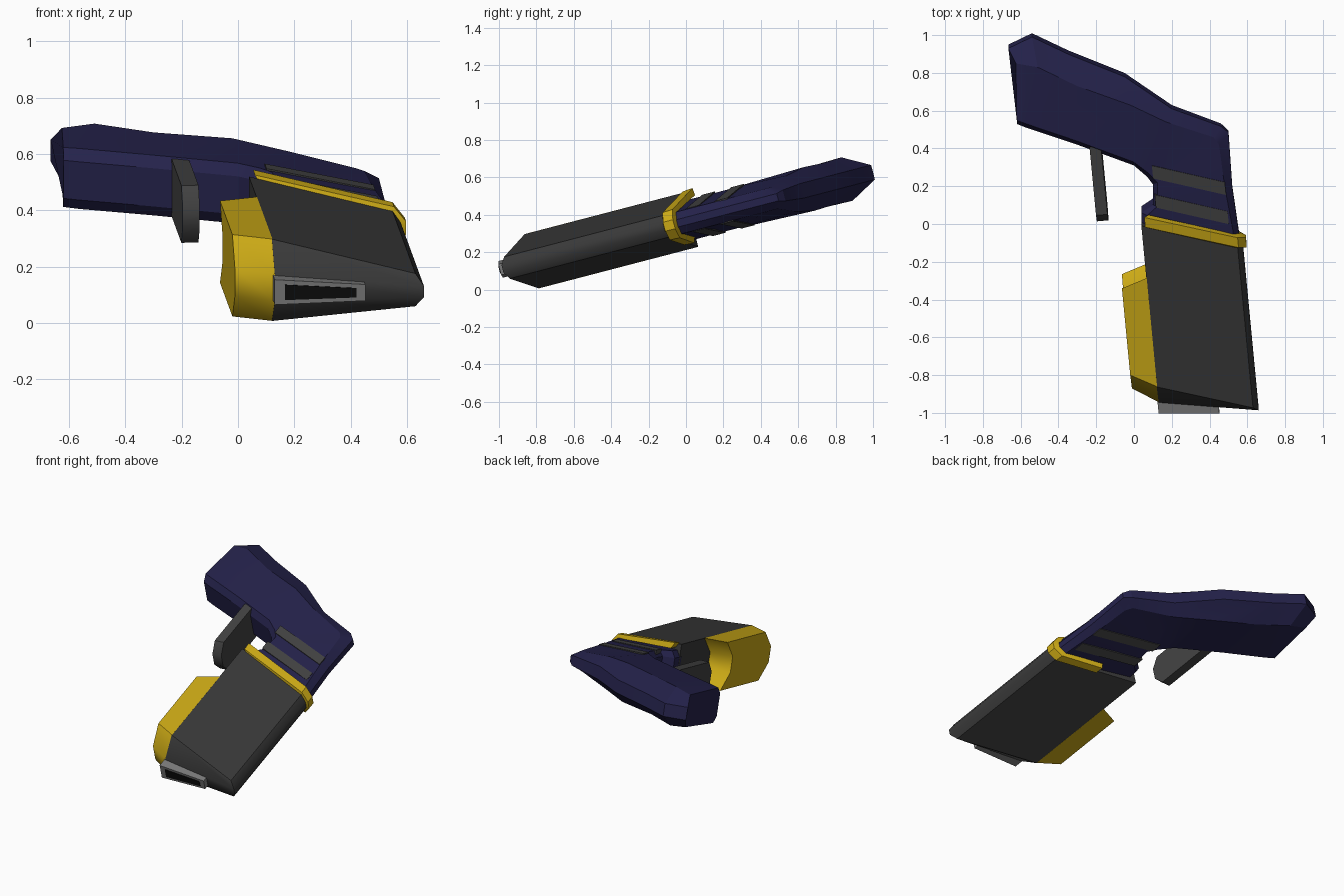
import bpy, bmesh, math
from mathutils import Vector, Matrix

if "Cube" in bpy.data.objects:
    bpy.data.objects.remove(bpy.data.objects["Cube"])

# Gun frame: a = forward along the barrel, b = up from the grip, c = across the width
D = Vector((0.092, -0.963, -0.251))
U = Vector((0.995, 0.089, 0.023))
W = Vector((0.0, -0.252, 0.968))
ORIGIN = W * 0.355


def world(p):
    return ORIGIN + D * p[0] + U * p[1] + W * p[2]


def from_top(x, y, c):
    """Gun-frame point seen at (x, y) from above, at width offset c."""
    yy = y + 0.089 + 0.252 * c
    a = (0.089 * x - 0.995 * yy) / 0.966
    return (a, (x - 0.092 * a) / 0.995, c)


def material(name, rgb):
    m = bpy.data.materials.new(name)
    m.diffuse_color = (*rgb, 1)
    m.use_nodes = True
    m.node_tree.nodes["Principled BSDF"].inputs["Base Color"].default_value = m.diffuse_color
    return m


NAVY = material("navy", (0.018, 0.016, 0.07))
YELLOW = material("yellow", (0.6, 0.4, 0.008))
DARK = material("dark_grey", (0.04, 0.04, 0.04))
STRIPE = material("stripe_grey", (0.055, 0.055, 0.055))
LIGHT = material("light_grey", (0.2, 0.2, 0.2))
BLACK = material("black", (0.004, 0.004, 0.004))


def loft(name, sections, mat, curved=False, angle=20):
    """Skin equal-length loops; curved blends only the inner loops."""
    bm = bmesh.new()
    rings = [[bm.verts.new(world(p)) for p in s] for s in sections]
    n = len(rings[0])
    inner = set()
    for r, s in zip(rings, rings[1:]):
        for i in range(n):
            j = (i + 1) % n
            bm.faces.new((r[i], r[j], s[j], s[i]))
    for r in rings[1:-1]:
        inner |= {frozenset((r[i], r[(i + 1) % n])) for i in range(n)}
    bm.faces.new(rings[0])
    bm.faces.new(rings[-1])
    bmesh.ops.recalc_face_normals(bm, faces=bm.faces)
    for f in bm.faces:
        f.smooth = True
    for e in bm.edges:
        if curved:
            e.smooth = frozenset(e.verts) in inner
        else:
            e.smooth = e.calc_face_angle(0) < math.radians(angle)
    me = bpy.data.meshes.new(name)
    bm.to_mesh(me)
    bm.free()
    me.materials.append(mat)
    ob = bpy.data.objects.new(name, me)
    bpy.context.collection.objects.link(ob)
    return ob


def slab(name, levels, mat, curved=True):
    """Mirrored across the width. Level: (rear a, front a, b, c) low and high."""
    half = [[(r0, b0, c0), (f0, b0, c0), (f1, b1, c1), (r1, b1, c1)]
            for (r0, f0, b0, c0), (r1, f1, b1, c1) in levels]
    other = [[(a, b, -c) for a, b, c in s] for s in reversed(half)]
    return loft(name, half + other, mat, curved)


# Barrel shroud with bulged muzzle face
slab("barrel_shroud", [((-0.117, 0.768, 0.05, 0.15), (0.066, 0.952, 0.545, 0.06)),
                       ((-0.117, 0.88, 0.05, 0.05), (0.076, 0.979, 0.573, 0.02))], DARK)

# Power cell under the barrel, hollowed at the back
slab("under_barrel_cell", [((0.214, 0.691, -0.084, 0.15), (0.17, 0.767, 0.052, 0.15)),
                           ((0.31, 0.79, -0.084, 0.05), (0.27, 0.879, 0.052, 0.05))], YELLOW)

# Muzzle frame and dark slot
slab("muzzle_frame", [((0.8, 0.94, 0.044, 0.046), (0.8, 0.975, 0.364, 0.03))], LIGHT, False)
slab("muzzle_slot", [((0.9, 0.947, 0.08, 0.028), (0.9, 0.975, 0.332, 0.017))], BLACK, False)

# Trigger lever
slab("trigger", [((-0.56, -0.185, -0.185, 0.105), (-0.56, -0.185, -0.124, 0.105)),
                 ((-0.56, -0.135, -0.185, 0.04), (-0.56, -0.135, -0.124, 0.04))], STRIPE)

# Grip and rear body: trigger-side, crease and back points read from above
stations = [
    ((-.62, .52, .11), (-.625, .85, .10), (-.665, .94, .04)),
    ((-.57, .50, .11), (-.51, .83, .12), (-.54, 1.0, .04)),
    ((-.30, .41, .11), (-.30, .73, .115), (-.35, .91, .04)),
    ((.00, .30, .11), (-.02, .63, .12), (-.05, .79, .04)),
    ((.07, .24, .11), (.17, .54, .10), (.20, .62, .04)),
    ((.10, .20, .11), (.42, .46, .06), (.46, .525, .03)),
    ((.10, .15, .11), (.45, .42, .06), (.50, .49, .02)),
    ((.10, .09, .11), (.48, .20, .06), (.52, .20, .02)),
    ((.04, .05, .11), (.525, -.04, .06), (.555, -.04, .02)),
    ((.04, -.02, .11), (.53, -.11, .06), (.56, -.11, .02)),
]
sections = []
for t, m, k in stations:
    tv, mv = Vector(from_top(*t)), Vector(from_top(*m))
    edge = tv.lerp(mv, 0.03 / (mv - tv).length)
    b0 = from_top(k[0], k[1], 0)
    half = [(tv.x, tv.y, 0.07), tuple(edge), tuple(mv), (b0[0], b0[1], k[2])]
    sections.append(half + [(a, b, -c) for a, b, c in reversed(half)])
loft("grip_and_body", sections, NAVY)


def slant(b, offset):
    return -0.117 + 0.37 * (b - 0.05) + offset


# Collar wrapping the joint between barrel and body
path = [(.07, .162), (.55, .078), (.592, .025), (.592, -.025), (.55, -.078), (.30, -.125)]
collar = []
for b, c in path:
    bi, ci = 0.3 + (b - 0.3) * 0.9, c * 0.75
    collar.append([(slant(b, -0.055), b, c), (slant(b, 0.0), b, c * 0.97),
                   (slant(bi, 0.01), bi, ci), (slant(bi, -0.065), bi, ci)])
loft("collar", collar, YELLOW)

# Grey bands across the body
for i, off in enumerate((-0.31, -0.15)):
    band = []
    for b, h in ((0.135, 0.114), (0.51, 0.064)):
        r, f = slant(b, off - 0.035), slant(b, off + 0.035)
        band.append([(r, b, h), (f, b, h), (f, b, -h), (r, b, -h)])
    loft("body_band_%d" % (i + 1), band, STRIPE)
